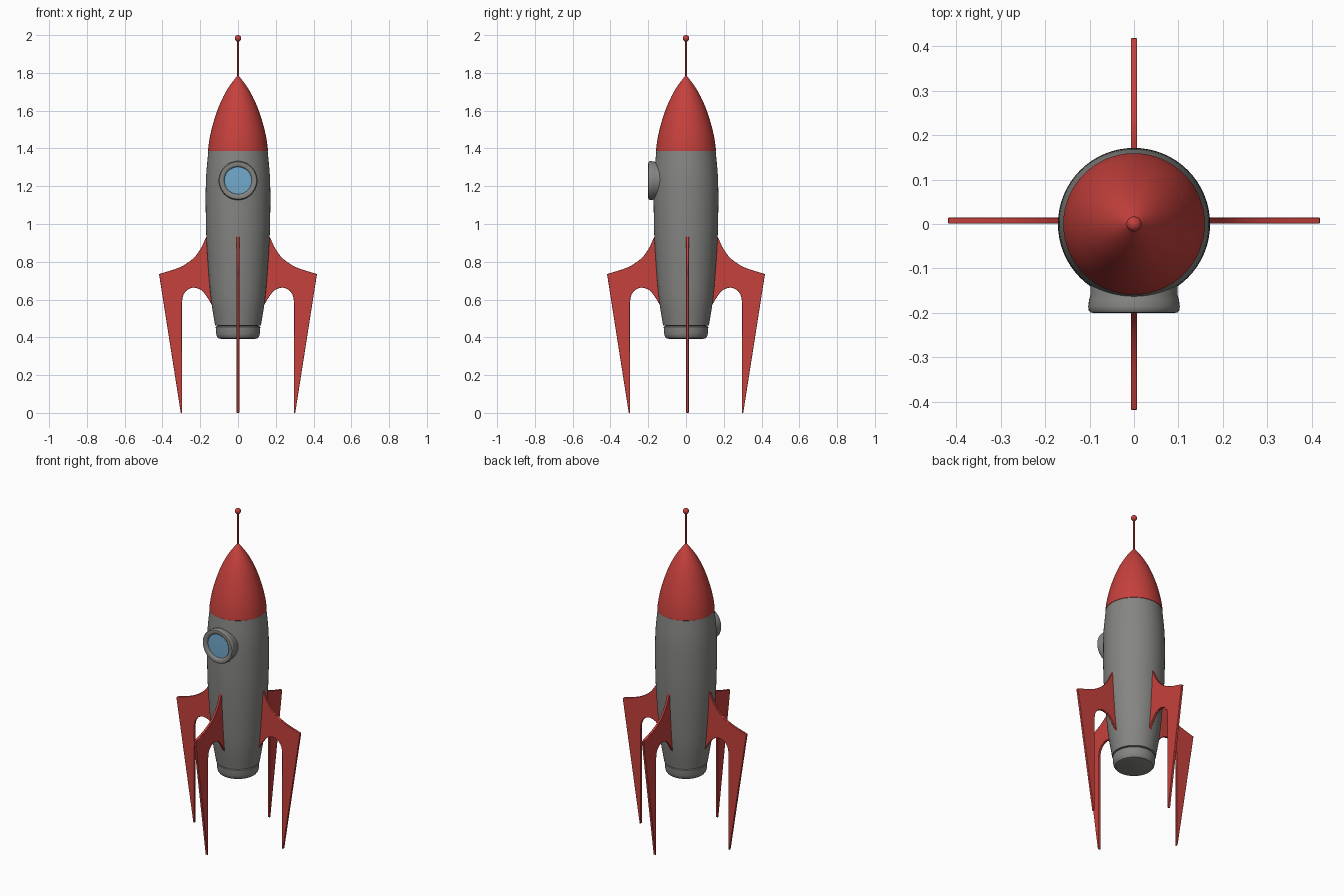
import bpy, bmesh, math
from mathutils import Matrix, Vector

if "Cube" in bpy.data.objects:
    bpy.data.objects.remove(bpy.data.objects["Cube"])


def material(name, rgb):
    m = bpy.data.materials.new(name)
    m.diffuse_color = (*rgb, 1)
    m.use_nodes = True
    m.node_tree.nodes["Principled BSDF"].inputs["Base Color"].default_value = m.diffuse_color
    return m


RED = material("red paint", (0.56, 0.052, 0.045))
GREY = material("grey metal", (0.235, 0.235, 0.225))
BLUE = material("blue glass", (0.17, 0.40, 0.60))


def finish(name, bm, mat, angle=35):
    bmesh.ops.remove_doubles(bm, verts=bm.verts, dist=1e-5)
    bmesh.ops.recalc_face_normals(bm, faces=bm.faces)
    me = bpy.data.meshes.new(name)
    bm.to_mesh(me)
    bm.free()
    ob = bpy.data.objects.new(name, me)
    bpy.context.collection.objects.link(ob)
    me.materials.append(mat)
    bpy.ops.object.select_all(action='DESELECT')
    ob.select_set(True)
    bpy.context.view_layer.objects.active = ob
    bpy.ops.object.shade_smooth_by_angle(angle=math.radians(angle))
    return ob


def lathe(name, profile, mat, steps=64, matrix=None):
    """Revolve (radius, height) points round z."""
    bm = bmesh.new()
    vs = [bm.verts.new((r, 0, z)) for r, z in profile]
    es = [bm.edges.new(p) for p in zip(vs, vs[1:])]
    bmesh.ops.spin(bm, geom=vs + es, cent=(0, 0, 0), axis=(0, 0, 1),
                   angle=math.tau, steps=steps, use_merge=True)
    if matrix:
        bm.transform(matrix)
    return finish(name, bm, mat)


def curve(points, n=8):
    """Smooth Catmull-Rom path through the points."""
    p = [Vector(q) for q in points]
    p = [2 * p[0] - p[1]] + p + [2 * p[-1] - p[-2]]
    out = []
    for a, b, c, d in zip(p, p[1:], p[2:], p[3:]):
        for i in range(n):
            t = i / n
            out.append(0.5 * (2 * b + (c - a) * t + (2 * a - 5 * b + 4 * c - d) * t * t
                              + (3 * b - a - 3 * c + d) * t ** 3))
    return out + [p[-2]]


# Fuselage and tail ring
lathe("fuselage", [(0, 0.455)] + [tuple(v) for v in curve(
    [(0.121, 0.462), (0.143, 0.6), (0.158, 0.77), (0.168, 0.94), (0.171, 1.1),
     (0.169, 1.25), (0.157, 1.388)], 5)] + [(0, 1.388)], GREY)
lathe("tail_ring", [(0, 0.392), (0.092, 0.392), (0.105, 0.396), (0.112, 0.405),
                    (0.116, 0.42), (0.118, 0.454), (0.114, 0.459), (0, 0.459)], GREY)

# Nose cone
lathe("nose_cone", [(0, 1.384), (0.155, 1.384), (0.159, 1.387)] + [tuple(v) for v in curve(
    [(0.159, 1.392), (0.149, 1.46), (0.128, 1.545), (0.094, 1.64), (0.052, 1.72),
     (0.004, 1.785)], 5)] + [(0, 1.786)], RED)

# Antenna
lathe("antenna_rod", [(0, 1.77), (0.005, 1.77), (0.005, 1.975), (0, 1.975)], RED, 16)
lathe("antenna_ball", [(0.017 * math.sin(math.pi * i / 12), 1.983 - 0.017 * math.cos(math.pi * i / 12))
                       for i in range(13)], RED, 24)

# Porthole on the front: the lathe axis is turned to point at -y
turn = Matrix.Translation((0, 0, 1.23)) @ Matrix.Rotation(math.pi / 2, 4, 'X')
lathe("porthole_ring", [(0.098, 0.10), (0.098, 0.16), (0.101, 0.17), (0.103, 0.185), (0.102, 0.194),
                        (0.098, 0.199), (0.09, 0.2), (0.08, 0.199), (0.075, 0.196),
                        (0.072, 0.19), (0.072, 0.10), (0.098, 0.10)], GREY, 48, turn)
lathe("porthole_glass", [(0, 0.187), (0.073, 0.185), (0.073, 0.175), (0, 0.175)], BLUE, 48, turn)

# Four landing fins, cut from one outline
top = curve([(0.162, 0.945), (0.178, 0.91), (0.2, 0.865), (0.24, 0.815), (0.31, 0.77), (0.418, 0.735)], 4)
arch = curve([(0.297, 0.58), (0.291, 0.62), (0.27, 0.65), (0.235, 0.663), (0.195, 0.65),
              (0.165, 0.615), (0.138, 0.57)], 4)
outline = top + [Vector((0.303, 0)), Vector((0.296, 0))] + arch
for i, side in enumerate(("right", "back", "left", "front")):
    bm = bmesh.new()
    half = 0.007
    f = bm.faces.new([bm.verts.new((v.x, -half, v.y)) for v in outline])
    ext = bmesh.ops.extrude_face_region(bm, geom=[f])
    bmesh.ops.translate(bm, vec=(0, 2 * half, 0),
                        verts=[g for g in ext["geom"] if isinstance(g, bmesh.types.BMVert)])
    bm.transform(Matrix.Rotation(i * math.pi / 2, 4, 'Z'))
    if i % 2 == 0:
        bmesh.ops.translate(bm, vec=(0, 0.008, 0), verts=bm.verts)
    fin = finish(side + "_fin", bm, RED)
    bev = fin.modifiers.new("soft edge", 'BEVEL')
    bev.width = 0.002
    bev.segments = 2
    bev.limit_method = 'ANGLE'
    bev.angle_limit = math.radians(60)
